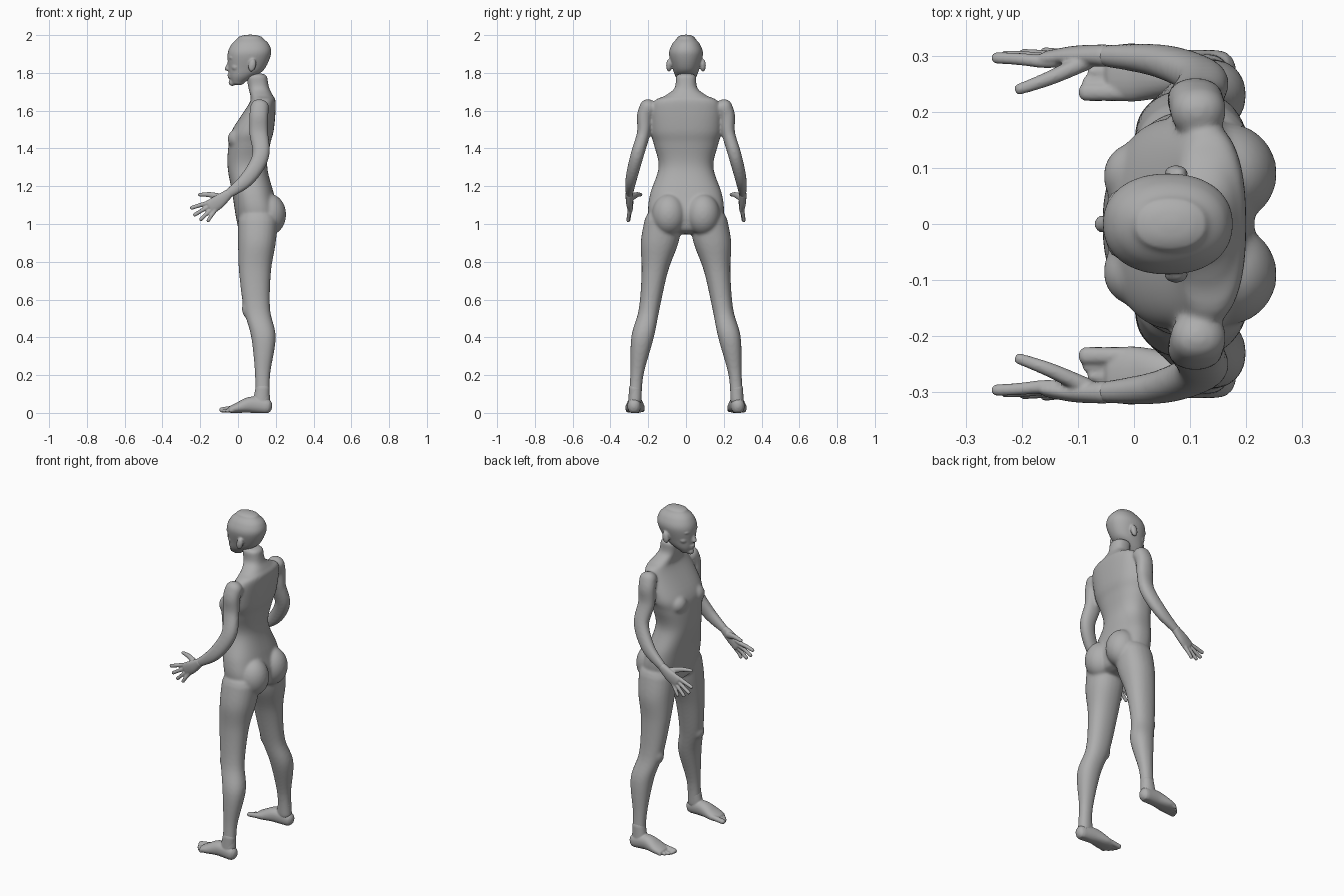
import bpy, bmesh, math
from mathutils import Vector, Matrix

if "Cube" in bpy.data.objects:
    bpy.data.objects.remove(bpy.data.objects["Cube"])

grey = bpy.data.materials.new("plain grey")
grey.use_nodes = True
colour = (.42, .42, .42, 1)
grey.diffuse_color = colour
grey.node_tree.nodes["Principled BSDF"].inputs["Base Color"].default_value = colour
SIDES = {"left": -1, "right": 1}


def section(x, z, depth, width, y=0):
    """Cross-section: centre, then its half depth and half width."""
    return Vector((x, y, z, depth, width))


def spline(rows, steps=6):
    """Smooth curve through the cross-sections."""
    p = [rows[0], *rows, rows[-1]]
    out = []
    for a, b, c, d in zip(p, p[1:], p[2:], p[3:]):
        for i in range(steps):
            t = i / steps
            bend = (a * 2 - b * 5 + c * 4 - d) * t + (b * 3 - a - c * 3 + d) * t * t
            out.append(b + (c - a + bend) * t / 2)
    return out + [rows[-1]]


def limb(bm, rows, side=1, flat=False, dome=.9, power=2.2, sides=24):
    """Loft of rounded rings with domed ends; width runs along y."""
    path = spline(rows)
    centres = [Vector(p[:3]) for p in path]
    last = len(path) - 1
    rings = []
    for i, (p, centre) in enumerate(zip(path, centres)):
        along = centres[min(i + 1, last)] - centres[max(i - 1, 0)]
        along = Vector((0, 0, 1)) if flat else along.normalized()
        across = Vector((0, 1, 0))
        across = (across - along * across.dot(along)).normalized()
        up = along.cross(across)
        slopes = [0]
        if i == 0:
            slopes = [-80, -55, -28, 0]
        elif i == last:
            slopes = [0, 28, 55, 80]
        for slope in map(math.radians, slopes):
            middle = centre + along * min(p[3], p[4]) * dome * math.sin(slope)
            ring = []
            for k in range(sides):
                angle = math.tau * k / sides
                c, s = math.cos(angle), math.sin(angle)
                c = math.copysign(abs(c) ** (2 / power), c) * math.cos(slope)
                s = math.copysign(abs(s) ** (2 / power), s) * math.cos(slope)
                q = middle + up * p[3] * c + across * p[4] * s
                ring.append(bm.verts.new((q.x, q.y * side, max(q.z, 0))))
            rings.append(ring)
    for a, b in zip(rings, rings[1:]):
        for k in range(sides):
            j = (k + 1) % sides
            bm.faces.new((a[k], a[j], b[j], b[k]))
    bm.faces.new(rings[0][::-1])
    bm.faces.new(rings[-1])


def ball(bm, centre, size, tilt=0):
    matrix = (Matrix.Translation(centre) @ Matrix.Rotation(tilt, 4, "Y")
              @ Matrix.Diagonal((*size, 1)))
    bmesh.ops.create_uvsphere(bm, u_segments=24, v_segments=16, radius=1, matrix=matrix)


def finish(bm, name, voxel, rounds):
    """Fuse the overlapping forms into one smooth skin."""
    bmesh.ops.recalc_face_normals(bm, faces=bm.faces)
    mesh = bpy.data.meshes.new(name)
    bm.to_mesh(mesh)
    bm.free()
    mesh.materials.append(grey)
    mesh.shade_smooth()
    ob = bpy.data.objects.new(name, mesh)
    bpy.context.collection.objects.link(ob)
    fuse = ob.modifiers.new("fuse", "REMESH")
    fuse.mode = "VOXEL"
    fuse.voxel_size = voxel
    fuse.use_smooth_shade = True
    relax = ob.modifiers.new("relax", "SMOOTH")
    relax.factor = .5
    relax.iterations = rounds


# Trunk and neck
crotch = section(x=.1, z=.98, depth=.1, width=.17)
hips = section(x=.1, z=1.06, depth=.115, width=.2)
belly = section(x=.08, z=1.16, depth=.11, width=.19)
waist = section(x=.05, z=1.3, depth=.105, width=.145)
ribs = section(x=.06, z=1.42, depth=.11, width=.17)
chest = section(x=.08, z=1.5, depth=.11, width=.19)
shoulders = section(x=.13, z=1.64, depth=.07, width=.175)
collar = section(x=.125, z=1.68, depth=.06, width=.11)
neck = section(x=.11, z=1.72, depth=.055, width=.06)
throat = section(x=.1, z=1.78, depth=.055, width=.055)
body = bmesh.new()
limb(body, [crotch, hips, belly, waist, ribs, chest, shoulders, collar, neck, throat],
     flat=True, dome=.35, power=2.4, sides=40)

# Arm from shoulder to wrist
shoulder = section(x=.115, y=.2, z=1.62, depth=.05, width=.045)
deltoid = section(x=.11, y=.22, z=1.57, depth=.05, width=.04)
biceps = section(x=.11, y=.225, z=1.48, depth=.05, width=.035)
elbow = section(x=.12, y=.26, z=1.36, depth=.045, width=.035)
forearm = section(x=.05, y=.29, z=1.24, depth=.04, width=.03)
wrist = section(x=-.05, y=.3, z=1.16, depth=.025, width=.02)
arm = [shoulder, deltoid, biceps, elbow, forearm, wrist]

# Leg from ankle to hip
ankle = section(x=.13, y=.27, z=.06, depth=.04, width=.035)
shin = section(x=.13, y=.26, z=.2, depth=.04, width=.035)
calf = section(x=.135, y=.23, z=.4, depth=.065, width=.06)
knee = section(x=.1, y=.195, z=.55, depth=.07, width=.055)
thigh = section(x=.09, y=.165, z=.75, depth=.085, width=.07)
groin = section(x=.1, y=.14, z=.9, depth=.1, width=.1)
hip = section(x=.105, y=.12, z=1.02, depth=.105, width=.1)
leg = [ankle, shin, calf, knee, thigh, groin, hip]

for s in SIDES.values():
    limb(body, arm, s)
    limb(body, leg, s, flat=True, dome=.6)
    # Breasts, buttocks and kneecaps
    ball(body, (0, s * .085, 1.45), (.055, .06, .055), tilt=-.35)
    ball(body, (.165, s * .09, 1.05), (.09, .09, .11))
    ball(body, (.055, s * .195, .55), (.035, .035, .05))
finish(body, "body", voxel=.007, rounds=12)

# Head
chin = section(x=0, z=1.75, depth=.035, width=.035)
jaw = section(x=.02, z=1.78, depth=.065, width=.055)
cheeks = section(x=.045, z=1.82, depth=.095, width=.07)
skull = section(x=.06, z=1.9, depth=.115, width=.09)
temples = section(x=.065, z=1.95, depth=.1, width=.075)
crown = section(x=.065, z=1.98, depth=.07, width=.05)
head = bmesh.new()
limb(head, [chin, jaw, cheeks, skull, temples, crown], flat=True, dome=.45, sides=40)
bridge = section(x=-.04, z=1.87, depth=.007, width=.01)
nose_tip = section(x=-.06, z=1.82, depth=.011, width=.015)
limb(head, [bridge, nose_tip])
# Lips and chin pad
ball(head, (-.04, 0, 1.79), (.017, .025, .007))
ball(head, (-.04, 0, 1.777), (.015, .022, .008))
ball(head, (-.03, 0, 1.75), (.02, .02, .02))
for s in SIDES.values():
    # Eyelid, brow, cheekbone and ear
    ball(head, (-.02, s * .035, 1.86), (.017, .018, .01))
    ball(head, (-.03, s * .03, 1.88), (.02, .03, .008))
    ball(head, (-.01, s * .04, 1.83), (.025, .025, .02))
    ball(head, (.075, s * .09, 1.84), (.02, .015, .035), tilt=.2)
finish(head, "head", voxel=.005, rounds=5)

# Palm and thumb
palm = section(x=-.1, y=.3, z=1.12, depth=.036, width=.018)
knuckles = section(x=-.145, y=.295, z=1.09, depth=.04, width=.015)
thumb_root = section(x=-.085, y=.29, z=1.14, depth=.02, width=.016)
thumb_joint = section(x=-.15, y=.26, z=1.155, depth=.014, width=.013)
thumb_tip = section(x=-.205, y=.24, z=1.155, depth=.009, width=.01)
index_root = section(x=-.165, y=.29, z=1.11, depth=.012, width=.012)
little_root = section(x=-.13, y=.3, z=1.06, depth=.011, width=.011)

# Foot and ankle
heel = section(x=.15, y=.275, z=.035, depth=.04, width=.035)
instep = section(x=.07, y=.27, z=.043, depth=.043, width=.042)
foot_ball = section(x=0, y=.27, z=.027, depth=.028, width=.052)
toe_root = section(x=-.035, y=.27, z=.018, depth=.02, width=.048)
ankle_base = section(x=.12, y=.272, z=.04, depth=.045, width=.034)
ankle_top = section(x=.13, y=.268, z=.13, depth=.038, width=.034)

for side, s in SIDES.items():
    hand = bmesh.new()
    limb(hand, [wrist, palm, knuckles], s)
    limb(hand, [thumb_root, thumb_joint, thumb_tip], s, sides=12)
    # Fingers fan out downward from the index to the little one
    for i, length in enumerate((.085, .09, .08, .055)):
        root = index_root.lerp(little_root, i / 3)
        droop = math.radians(20 + 13 * i)
        reach = section(x=-math.cos(droop), z=-math.sin(droop), depth=0, width=0) * length
        taper = section(x=0, y=.004, z=.003, depth=-.001, width=-.001)
        limb(hand, [root - reach * .3, root, root + reach / 2 + taper,
                    root + reach + taper * 2 - taper * .5], s, sides=12)
    finish(hand, side + "_hand", voxel=.004, rounds=3)

    foot = bmesh.new()
    limb(foot, [heel, instep, foot_ball, toe_root], s)
    limb(foot, [ankle_base, ankle_top], s, flat=True)
    # Toes shorten from the big one outward
    for i in range(5):
        r = .011 if i else .016
        y = .235 + .018 * i
        tip = -.087 + .003 * i * i
        limb(foot, [section(x=-.02, y=y, z=r * 1.5, depth=r, width=r),
                    section(x=tip, y=y, z=r, depth=r * .85, width=r)], s, sides=12)
    finish(foot, side + "_foot", voxel=.004, rounds=4)
